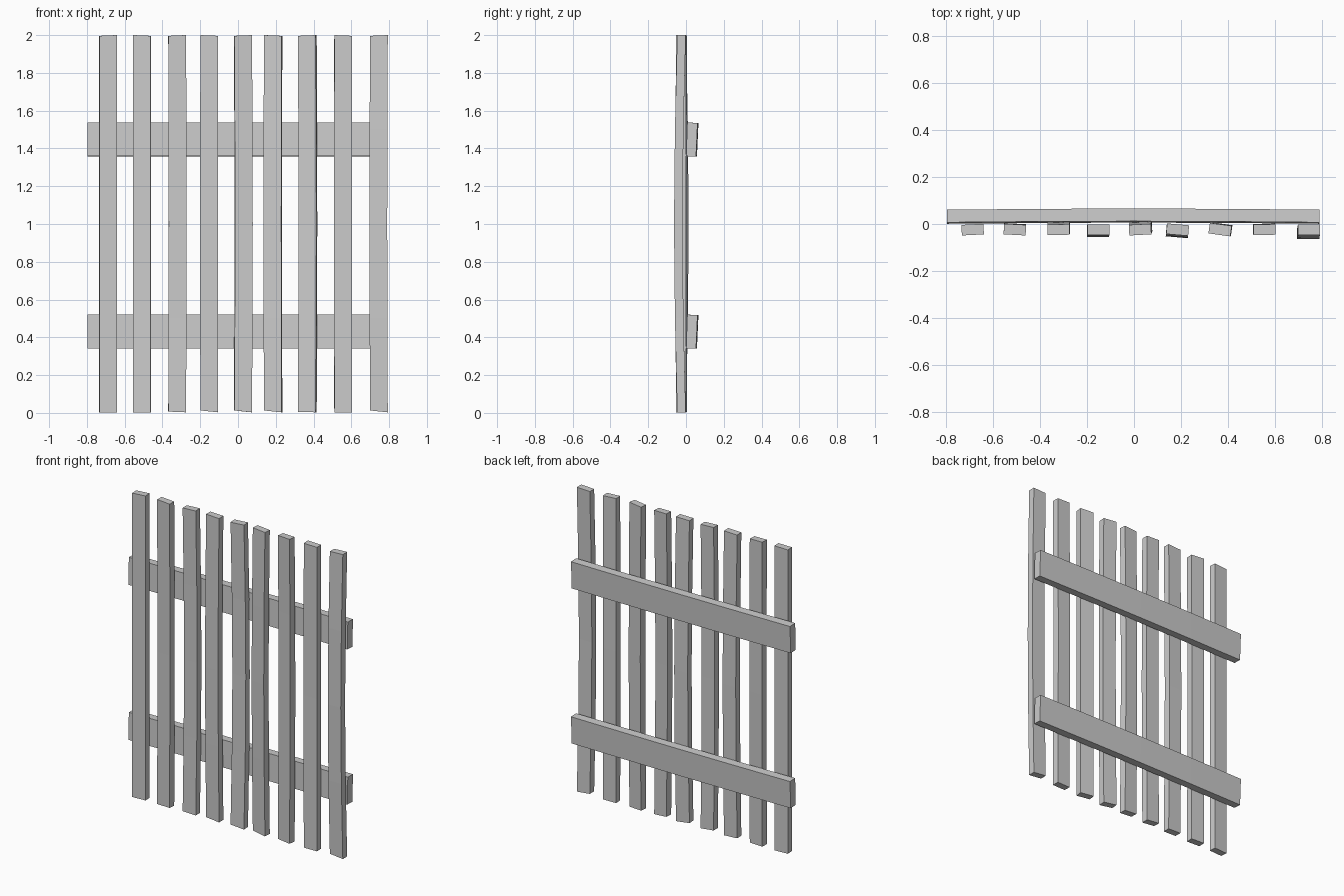
import bpy, bmesh, math
from mathutils import Matrix, Vector

if "Cube" in bpy.data.objects:
    bpy.data.objects.remove(bpy.data.objects["Cube"])


def finish(bm, name):
    bmesh.ops.recalc_face_normals(bm, faces=bm.faces)
    mesh = bpy.data.meshes.new(name)
    bm.to_mesh(mesh)
    bm.free()
    obj = bpy.data.objects.new(name, mesh)
    bpy.context.collection.objects.link(obj)
    return obj


def loft(name, rings):
    """Skin a series of four-point sections and cap both ends."""
    bm = bmesh.new()
    loops = [[bm.verts.new(p) for p in ring] for ring in rings]
    for a, b in zip(loops, loops[1:]):
        for i in range(4):
            j = (i + 1) % 4
            bm.faces.new((a[i], a[j], b[j], b[i]))
    bm.faces.new(loops[0])
    bm.faces.new(loops[-1])
    return finish(bm, name)


# Upright slats: centre x, twist in degrees, bow in x, bow in y, bottom slant
W, D = 0.094, 0.045
SLATS = [
    (-0.688, 3, 0.000, 0.000, 0.000),
    (-0.508, -3, 0.000, 0.003, 0.000),
    (-0.322, 1, 0.002, 0.012, 0.004),
    (-0.152, 0, -0.002, -0.008, 0.010),
    (0.026, 3, 0.004, 0.013, 0.010),
    (0.186, -5, -0.002, -0.010, 0.010),
    (0.367, -8, 0.003, 0.003, 0.003),
    (0.557, 1, -0.002, 0.002, 0.000),
    (0.746, 0, -0.003, -0.017, 0.010),
]
for n, (cx, twist, bx, by, slant) in enumerate(SLATS, 1):
    rot = Matrix.Rotation(math.radians(twist), 3, 'Z')
    rings = []
    for k in range(5):
        t = k / 4
        bow = math.sin(math.pi * t)
        ring = []
        for sx, sy in ((-1, -1), (1, -1), (1, 1), (-1, 1)):
            p = rot @ Vector((sx * W / 2, sy * D / 2, 0))
            p += Vector((cx + bx * bow, -0.024 + by * bow, 2 * t))
            if k == 0:
                p.z = slant * (1 - sx) / 2 + 0.003
            if k == 4:
                p.z -= 0.004 * (1 + sx * (-1) ** n) / 2
            ring.append(p)
        rings.append(ring)
    loft(f"slat_{n}", rings)

# Cross rails on the back, slightly leaning and bowed
for name, z0 in (("lower_rail", 0.34), ("upper_rail", 1.357)):
    rings = []
    for k in range(5):
        t = k / 4
        x = -0.797 + 1.589 * t
        b = 0.005 * math.sin(math.pi * t)
        rings.append([(x, 0.001 + b, z0 + 0.002), (x, 0.053 + b, z0),
                      (x, 0.061 + b, z0 + 0.178), (x, 0.007 + b, z0 + 0.18)])
    loft(name, rings)
